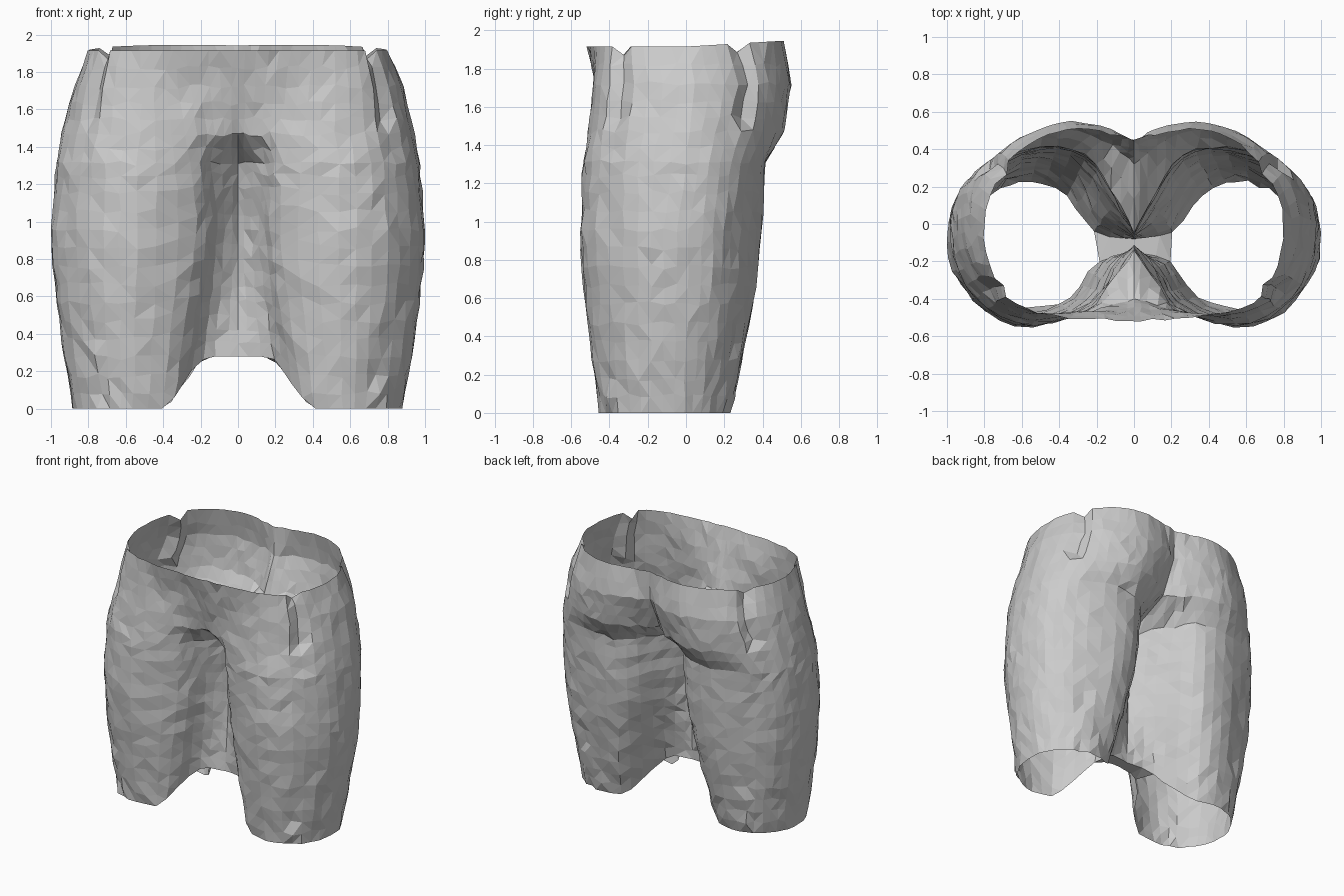
import bpy, bmesh, math, random
from mathutils import Vector

if "Cube" in bpy.data.objects:
    bpy.data.objects.remove(bpy.data.objects["Cube"])

random.seed(4)

# Half cross-sections (x > 0), from front centre round the outside to back centre
LEG = [
    (0.0, [(0, -.16), (.19, -.20), (.34, -.39), (.56, -.45), (.74, -.39), (.86, -.24), (.88, -.06),
           (.83, .08), (.72, .19), (.55, .23), (.36, .15), (.21, -.04), (0, -.08)]),
    (0.95, [(0, -.11), (.11, -.24), (.22, -.42), (.54, -.55), (.8, -.47), (.97, -.25), (1.0, -.05),
            (.95, .14), (.8, .28), (.5, .39), (.26, .35), (.1, .12), (0, -.06)]),
    (1.34, [(0, -.14), (.14, -.34), (.25, -.47), (.54, -.54), (.78, -.45), (.93, -.25), (.97, 0),
            (.93, .18), (.78, .33), (.5, .41), (.26, .37), (.12, .18), (0, -.05)]),
]
HIPS = [
    (1.5, [(0, -.40), (.12, -.43), (.28, -.48), (.52, -.51), (.75, -.43), (.9, -.22), (.94, .02),
           (.88, .22), (.7, .4), (.48, .5), (.3, .5), (.12, .42), (0, .32)]),
    (1.75, [(0, -.47), (.15, -.47), (.32, -.47), (.52, -.48), (.72, -.4), (.84, -.2), (.88, .05),
            (.8, .27), (.65, .43), (.48, .52), (.33, .55), (.12, .51), (0, .44)]),
    (1.95, [(0, -.52), (.16, -.51), (.34, -.50), (.52, -.47), (.68, -.39), (.77, -.22), (.80, 0),
            (.74, .22), (.62, .38), (.46, .48), (.3, .51), (.12, .48), (0, .45)]),
]
SECTIONS = LEG + HIPS
PER = 3                                            # points per section span
HEIGHTS = [0, .09, .18, .28, .38, .48, .58, .68, .78, .88, .98, 1.08, 1.18, 1.27, 1.34,
           1.42, 1.5, 1.58, 1.66, 1.75, 1.85, 1.95]


def catmull(p0, p1, p2, p3, t):
    return 0.5 * (2 * p1 + (p2 - p0) * t + (2 * p0 - 5 * p1 + 4 * p2 - p3) * t * t
                  + (3 * p1 - p0 - 3 * p2 + p3) * t ** 3)


def section_at(z):
    """Blend the neighbouring sections, bowing the thigh outward a little."""
    for (za, a), (zb, b) in zip(SECTIONS, SECTIONS[1:]):
        if z <= zb:
            t = (z - za) / (zb - za)
            if za == 0:
                t = math.sin(t * math.pi / 2) * .6 + t * .4
            return [Vector(p).lerp(Vector(q), t) for p, q in zip(a, b)]


def smooth_row(pts):
    out = []
    n = len(pts)
    for i in range(n - 1):
        p = [pts[max(i - 1, 0)], pts[i], pts[i + 1], pts[min(i + 2, n - 1)]]
        out += [catmull(*p, k / PER) for k in range(PER)]
    return out + [pts[-1]]


def hem_lift(x):
    """Hem arches up between the legs."""
    t = min(max((0.42 - abs(x)) / 0.27, 0), 1)
    return 0.03 + 0.28 * t * t * (3 - 2 * t)


bm = bmesh.new()
for side in (-1, 1):
    rows = []
    for r, z in enumerate(HEIGHTS):
        row = []
        pts = smooth_row(section_at(z))
        for k, p in enumerate(pts):
            end = k in (0, len(pts) - 1)
            x, y, h = p.x, p.y, z
            if z < 1.34:
                h += hem_lift(x) * (1 - z / 1.34)
            if not end:                            # crumpled cloth facets
                x += random.uniform(-.007, .007)
                y += random.uniform(-.007, .007)
                if 0 < r < len(HEIGHTS) - 1:
                    h += random.uniform(-.015, .015)
                # pleats at the waist sides and lower leg seams
                if k in (13, 22) and z > 1.55:
                    x, y = x * .96, y * .96
                if k in (12, 25) and z < .5:
                    x += random.uniform(-.02, .015)
                    y += random.uniform(-.02, .015)
            if r == len(HEIGHTS) - 1:              # waist: higher at the back, notched sides
                h += .03 * max(y, 0) / .5 - (.05 if k in (13, 22) else .005)
            row.append(bm.verts.new((side * min(x, 1.0), y, h)))
        rows.append(row)
    for a, b in zip(rows, rows[1:]):
        for k in range(len(a) - 1):
            quad = [a[k], a[k + 1], b[k + 1], b[k]]
            bm.faces.new(quad if side > 0 else quad[::-1])
    # Crotch bridge joining front and back hems between the legs
    hem = rows[0]
    for k in range(PER):
        quad = [hem[k], hem[-1 - k], hem[-2 - k], hem[k + 1]]
        bm.faces.new(quad if side > 0 else quad[::-1])

bmesh.ops.remove_doubles(bm, verts=bm.verts, dist=0.0005)
bmesh.ops.triangulate(bm, faces=bm.faces)
low = min(v.co.z for v in bm.verts)
for v in bm.verts:
    v.co.z -= low

mesh = bpy.data.meshes.new("shorts")
bm.to_mesh(mesh)
bm.free()
shorts = bpy.data.objects.new("shorts", mesh)
bpy.context.collection.objects.link(shorts)
